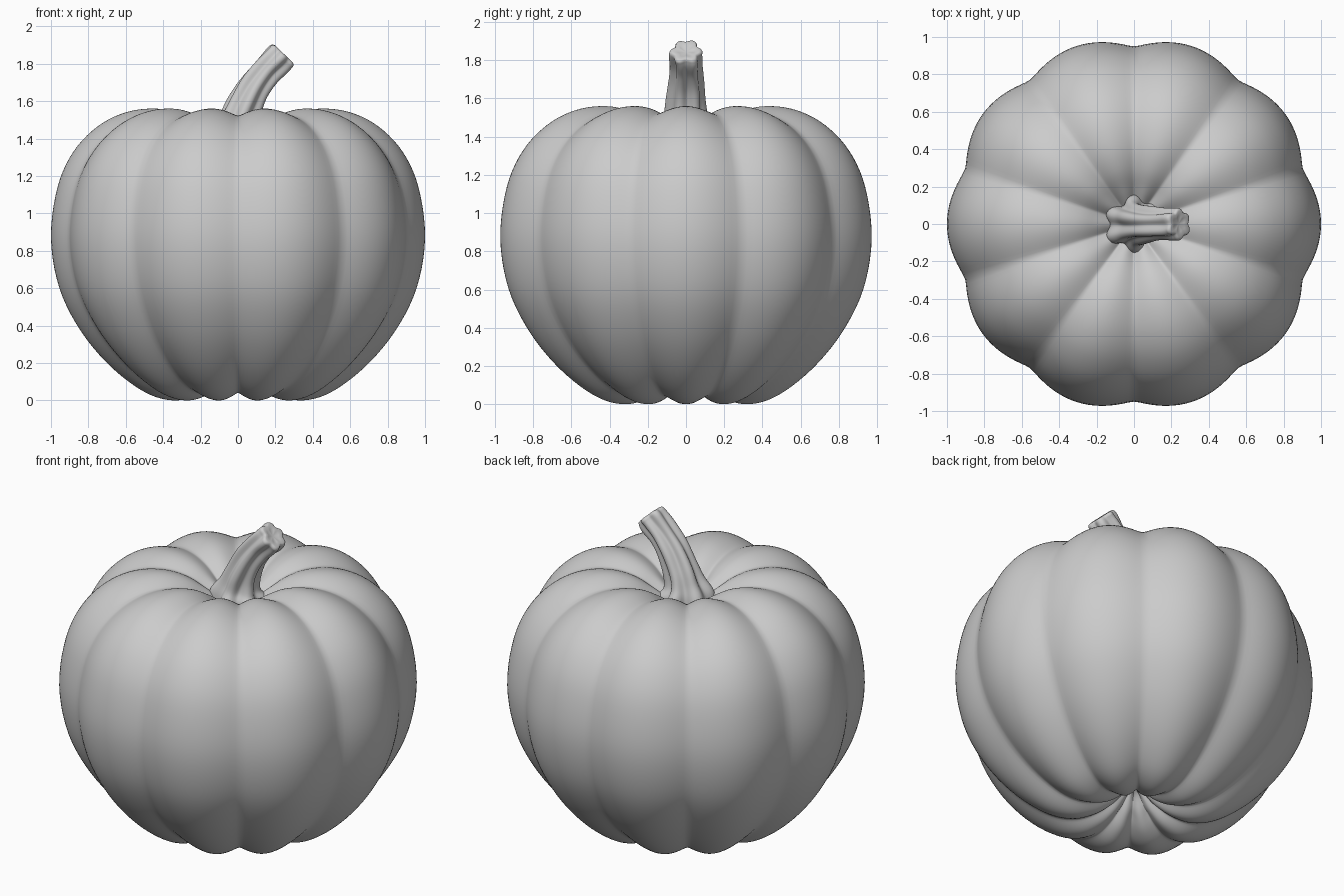
import bpy, bmesh
from math import cos, sin, pi, sqrt
from mathutils import Vector

if "Cube" in bpy.data.objects:
    bpy.data.objects.remove(bpy.data.objects["Cube"])


def spline(points, steps):
    """Catmull-Rom samples through control points."""
    p = [Vector(q) for q in points]
    p = [2 * p[0] - p[1]] + p + [2 * p[-1] - p[-2]]
    out = []
    for i in range(1, len(p) - 2):
        a, b, c, d = p[i - 1:i + 3]
        for k in range(steps):
            t = k / steps
            out.append(0.5 * (2 * b + (c - a) * t + (2 * a - 5 * b + 4 * c - d) * t * t
                              + (3 * b - a - 3 * c + d) * t ** 3))
    return out + [p[-2]]


def skin(name, rings, start, end):
    """Closed surface from a stack of rings with a pole at each end."""
    bm = bmesh.new()
    loops = [[bm.verts.new(v) for v in ring] for ring in rings]
    n = len(loops[0])
    for lo, hi in zip(loops, loops[1:]):
        for j in range(n):
            k = (j + 1) % n
            bm.faces.new((lo[j], lo[k], hi[k], hi[j]))
    for loop, pole in ((loops[0], start), (loops[-1], end)):
        v = bm.verts.new(pole)
        for j in range(n):
            bm.faces.new((loop[j], loop[(j + 1) % n], v))
    bmesh.ops.recalc_face_normals(bm, faces=bm.faces)
    mesh = bpy.data.meshes.new(name)
    bm.to_mesh(mesh)
    bm.free()
    mesh.shade_smooth()
    ob = bpy.data.objects.new(name, mesh)
    bpy.context.collection.objects.link(ob)
    return ob


# Pumpkin body: lobe profile (radius, height) revolved with ten grooves
profile = spline([(0, .20), (.05, .17), (.12, .09), (.22, .025), (.35, 0), (.5, .045),
                  (.68, .18), (.84, .37), (.955, .6), (1, .87), (.965, 1.14),
                  (.88, 1.33), (.75, 1.465), (.6, 1.54), (.44, 1.56), (.3, 1.53),
                  (.18, 1.46), (.08, 1.39), (0, 1.37)], 5)
MID, SEG = 0.8, 200
rings = []
for r, z in profile[1:-1]:
    ring = []
    for j in range(SEG):
        a = 2 * pi * j / SEG
        lobe = sqrt((cos(5 * a) ** 2 + .008) / 1.008)
        s = 1 - .055 * (1 - lobe) * min(1, r / .15)
        ring.append((r * s * cos(a), r * s * sin(a), MID + (z - MID) * s))
    rings.append(ring)
skin("pumpkin_body", rings, (0, 0, profile[0].y), (0, 0, profile[-1].y))

# Stem: path (x, z, radius) leaning to +x, six ridges, flared base, rounded cut tip
path = spline([(0, 1.36, .165), (0, 1.43, .155), (.01, 1.49, .122), (.035, 1.57, .106),
               (.085, 1.67, .094), (.15, 1.755, .087), (.21, 1.815, .09),
               (.236, 1.842, .088)], 5)
SEG = 72
rings = []
for i, (x, z, r) in enumerate(path):
    t = i / (len(path) - 1)
    q, p = path[min(i + 1, len(path) - 1)], path[max(i - 1, 0)]
    d = Vector((q.x - p.x, 0, q.y - p.y)).normalized()
    side = Vector((d.z, 0, -d.x))
    ring = []
    for j in range(SEG):
        a = 2 * pi * j / SEG
        ridge = .5 - .5 * cos(6 * a)
        wob = .03 * sin(2 * a + 9 * t) + .025 * sin(3 * a - 14 * t)
        rr = r * (1 + wob - (.26 - .06 * t) * (1 - ridge) ** 1.3)
        b = a + .12 * sin(3 * t)
        ring.append(Vector((x, 0, z)) + rr * (cos(b) * side + sin(b) * Vector((0, 1, 0))))
    rings.append(ring)
tip = Vector((path[-1].x, 0, path[-1].y))
last = rings[-1]
for scale, lift in ((.93, .010), (.8, .014), (.5, .008), (.2, .004)):
    rings.append([tip + (v - tip) * scale + d * lift for v in last])
skin("stem", rings, (0, 0, 1.36), tip + d * .003)
